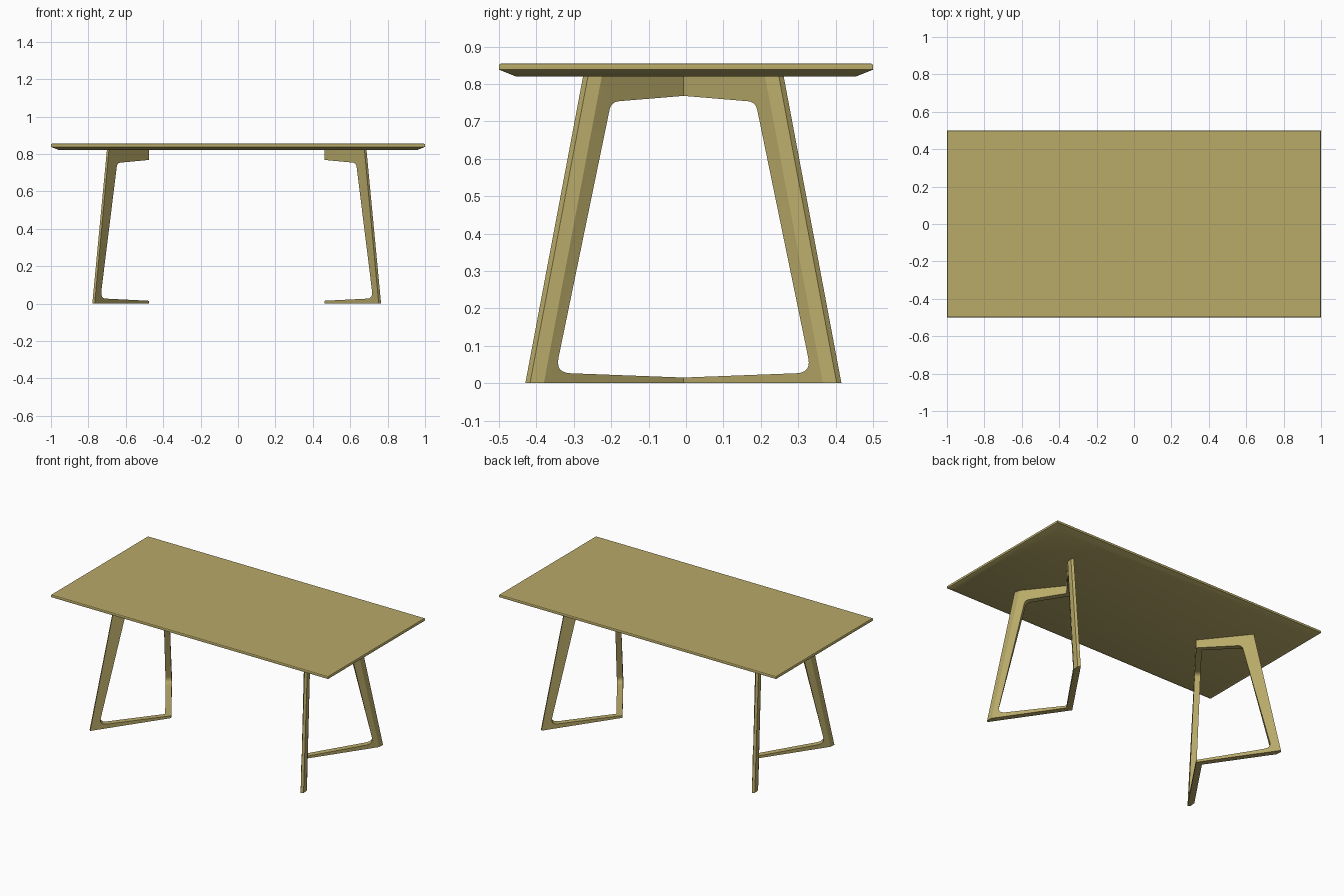
import bpy, bmesh

if "Cube" in bpy.data.objects:
    bpy.data.objects.remove(bpy.data.objects["Cube"])

mat = bpy.data.materials.new("warm_wood")
mat.diffuse_color = (0.48, 0.40, 0.14, 1)
mat.use_nodes = True
mat.node_tree.nodes["Principled BSDF"].inputs["Base Color"].default_value = mat.diffuse_color


def finish(name, bm):
    bmesh.ops.recalc_face_normals(bm, faces=bm.faces)
    me = bpy.data.meshes.new(name)
    bm.to_mesh(me)
    bm.free()
    me.materials.append(mat)
    ob = bpy.data.objects.new(name, me)
    bpy.context.collection.objects.link(ob)
    bpy.ops.object.select_all(action='DESELECT')
    ob.select_set(True)
    bpy.context.view_layer.objects.active = ob
    bpy.ops.object.shade_smooth_by_angle(angle=0.45)
    return ob


# Table top: stacked rectangles with a soft upper edge and a wide under-chamfer
bm = bmesh.new()
rings = []
for inset, z in [(0.045, 0.82), (0, 0.838), (0, 0.849), (0.002, 0.853), (0.006, 0.855)]:
    hx, hy = 1 - inset, 0.5 - inset
    rings.append([bm.verts.new((sx * hx, sy * hy, z))
                  for sx, sy in [(-1, -1), (1, -1), (1, 1), (-1, 1)]])
for a, b in zip(rings, rings[1:]):
    for i in range(4):
        j = (i + 1) % 4
        bm.faces.new((a[i], a[j], b[j], b[i]))
bm.faces.new(rings[0])
bm.faces.new(rings[-1])
finish("table_top", bm)

TOP = 0.821      # top of the leg frames
APEX = 0.47      # inner fold of each V-shaped frame
THICK = 0.044    # bar thickness measured along x


def bend(a, corner, b, steps=6):
    """Rounded corner from a to b."""
    pts = []
    for i in range(steps + 1):
        t = i / steps
        pts.append(tuple((1 - t) ** 2 * p + 2 * t * (1 - t) * c + t * t * q
                         for p, c, q in zip(a, corner, b)))
    return pts


def lerp(p, q, d):
    """Point at distance d from p towards q."""
    length = ((q[0] - p[0]) ** 2 + (q[1] - p[1]) ** 2) ** 0.5
    return tuple(u + (v - u) * d / length for u, v in zip(p, q))


def profile(out_bot, out_top, in_bot, in_top):
    """C-shaped half frame as (y, z) points, starting at the fold."""
    lo, hi = (in_bot, 0.028), (in_top, 0.752)
    a, b = (0, 0.015), (0, 0.768)
    pts = [(0, 0), (out_bot, 0), (out_top, TOP), (0, TOP), b]
    pts += bend(lerp(hi, b, 0.022), hi, lerp(hi, lo, 0.022))
    pts += bend(lerp(lo, hi, 0.04), lo, lerp(lo, a, 0.04))
    return pts + [a]


def make_leg(name, side):
    bm = bmesh.new()

    # The half frame splays slightly more towards the top
    def vert(y, z, offset):
        k = 0.685 + 0.11 * z / TOP
        return bm.verts.new((side * (APEX + k * y + offset), -y, z))

    front = [vert(y, z, 0) for y, z in profile(0.4225, 0.268, 0.374, 0.214)]
    back = [vert(y, z, THICK) for y, z in profile(0.373, 0.218, 0.342, 0.193)]
    # ridge running up the outer edge of the post
    r0 = bm.verts.new((side * 0.772, -0.41, 0))
    r1 = bm.verts.new((side * 0.694, -0.255, TOP))

    # bottom bar, post and top bar on both broad sides
    n = len(front)
    for s in (front, back):
        bm.faces.new([s[0], s[1]] + s[12:n])
        bm.faces.new([s[1], s[2]] + s[5:13])
        bm.faces.new(s[2:6])

    bm.faces.new((front[0], front[1], r0, back[1], back[0]))
    bm.faces.new((front[1], front[2], r1, r0))
    bm.faces.new((r0, r1, back[2], back[1]))
    bm.faces.new((front[2], front[3], back[3], back[2], r1))
    for i in range(4, n - 1):
        bm.faces.new((front[i], front[i + 1], back[i + 1], back[i]))
    bm.normal_update()
    bmesh.ops.triangulate(bm, faces=[f for f in bm.faces if len(f.verts) > 4])

    # mirror the half frame to complete the V
    copy = bmesh.ops.duplicate(bm, geom=bm.verts[:] + bm.edges[:] + bm.faces[:])
    for v in copy["geom"]:
        if isinstance(v, bmesh.types.BMVert):
            v.co.y *= -1
    bmesh.ops.remove_doubles(bm, verts=bm.verts, dist=0.0005)
    ob = finish(name, bm)
    ob.location = (-0.007, -0.007, 0)


make_leg("left_leg_frame", -1)
make_leg("right_leg_frame", 1)
